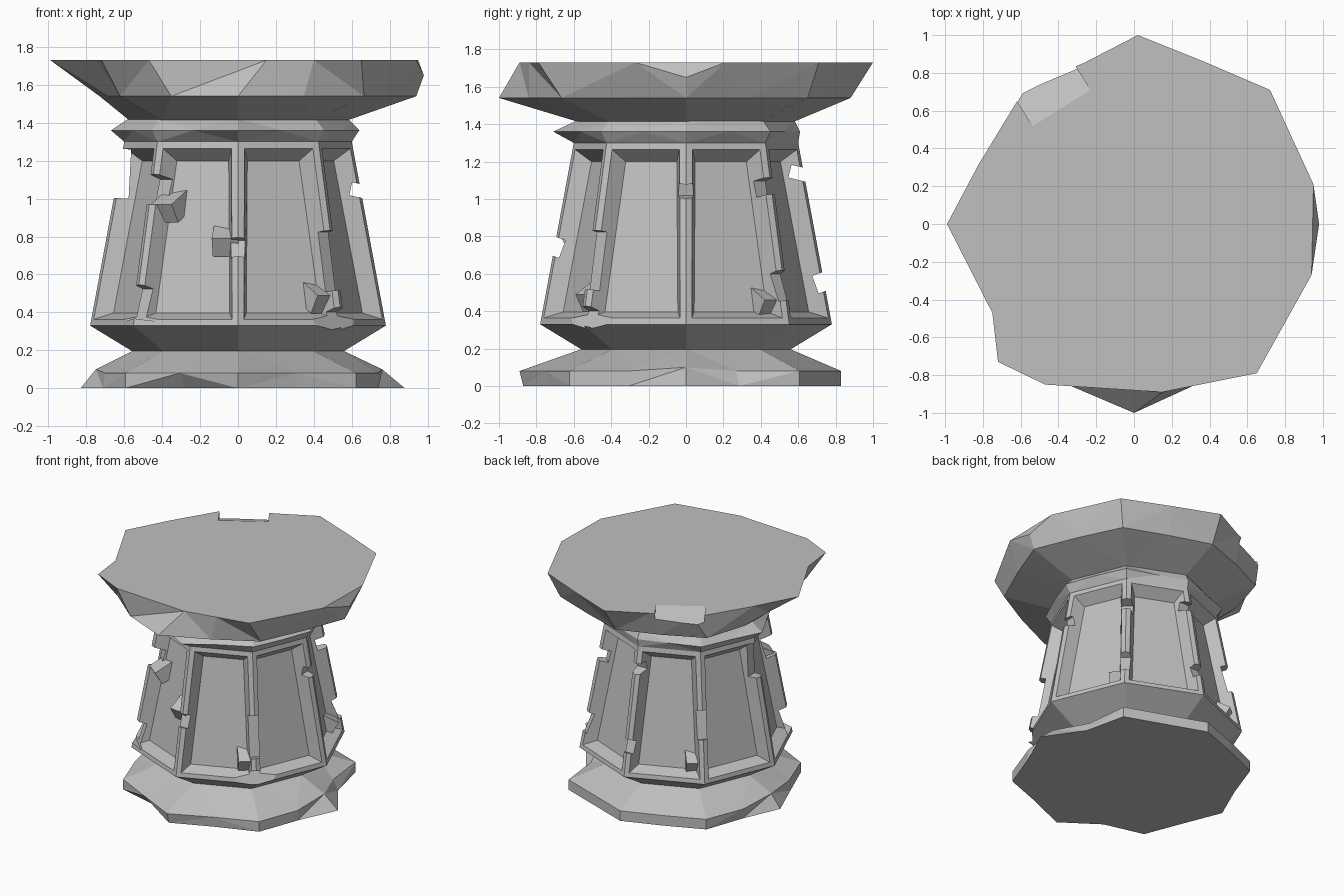
import bpy, bmesh, math
from mathutils import Matrix, Vector

if "Cube" in bpy.data.objects:
    bpy.data.objects.remove(bpy.data.objects["Cube"], do_unlink=True)

stone = bpy.data.materials.new("grey stone")
stone.use_nodes = True
GREY = (0.53, 0.53, 0.53, 1)
stone.diffuse_color = GREY
stone.node_tree.nodes["Principled BSDF"].inputs["Base Color"].default_value = GREY


def polar(radii, z):
    step = math.tau / len(radii)
    return [Vector((r * math.cos(i * step), r * math.sin(i * step), z)) for i, r in enumerate(radii)]


def octagon(r, z, doubled=False):
    mid = r * math.cos(math.pi / 8)
    return polar([r, mid] * 8 if doubled else [r] * 8, z)


def loft(rings):
    """Closed solid through a stack of equal-sized rings."""
    bm = bmesh.new()
    loops = [[bm.verts.new(p) for p in ring] for ring in rings]
    n = len(loops[0])
    for low, high in zip(loops, loops[1:]):
        for i in range(n):
            j = (i + 1) % n
            bm.faces.new((low[i], low[j], high[j], high[i]))
    bm.faces.new(loops[0][::-1])
    top = loops[-1]
    bm.faces.new(top[1:])
    bm.faces.new((top[-1], top[0], top[1]))
    bm.normal_update()
    return bm


def facet(bm):
    bmesh.ops.triangulate(bm, faces=[f for f in bm.faces if len(f.verts) == 4])


def finish(bm, name):
    mesh = bpy.data.meshes.new(name)
    bm.to_mesh(mesh)
    bm.free()
    mesh.materials.append(stone)
    obj = bpy.data.objects.new(name, mesh)
    bpy.context.collection.objects.link(obj)
    return obj


def block(bm, deg, radius, z, size, tilt):
    """Tilted block placed on the ring at an angle around the column."""
    m = (Matrix.Rotation(math.radians(deg), 4, "Z") @ Matrix.Translation((radius, 0, z))
         @ Matrix.Rotation(math.radians(tilt), 4, "Y") @ Matrix.Diagonal((*size, 1)))
    bmesh.ops.create_cube(bm, size=1, matrix=m)


def chip(obj, chips):
    """Break pieces off: angle, height, remaining radius, chip height, tilt."""
    bm = bmesh.new()
    for deg, z, inner, height, tilt in chips:
        block(bm, deg, inner + 0.2, z, (0.4, 0.36, height), tilt)
    cutter = finish(bm, "chip_cutter")
    cutter.hide_render = True
    mod = obj.modifiers.new("chips", "BOOLEAN")
    mod.operation = "DIFFERENCE"
    mod.solver = "EXACT"
    mod.use_self = True
    mod.object = cutter
    graph = bpy.context.evaluated_depsgraph_get()
    obj.data = bpy.data.meshes.new_from_object(obj.evaluated_get(graph))
    obj.modifiers.clear()
    bpy.data.objects.remove(cutter, do_unlink=True)


# Base slab with worn rim
foot = [.88, .74, .86, .78, .83, .78, .84, .76, .83, .77, .84, .73, .87, .8, .88, .8]
rim = [.76, .7, .86, .78, .83, .78, .84, .77, .75, .76, .84, .8, .89, .81, .88, .8]
upper = polar(rim, 0.08)
upper[0].z = upper[8].z = 0.1
bm = loft([polar(foot, 0), upper, octagon(.55, .2, True)])
facet(bm)
finish(bm, "base")

# Tapered shaft with a sunken panel on each side
bm = loft([octagon(.55, .19), octagon(.78, .33), octagon(.6, 1.3), octagon(.56, 1.32)])
sides = [f for f in bm.faces if f.calc_area() > 0.3 and abs(f.normal.z) < 0.5]
bmesh.ops.inset_individual(bm, faces=sides, thickness=0.05, depth=0)
bmesh.ops.inset_individual(bm, faces=sides, thickness=0.07, depth=-0.085)
shaft = finish(bm, "shaft")
chip(shaft, [
    (0, 1.01, .59, .07, 12), (45, 1.1, .56, .09, -14), (45, .6, .69, .16, -22),
    (90, 1.1, .55, .07, 14), (90, .61, .68, .1, -20), (135, .8, .65, .22, -14),
    (180, 1.14, .57, .26, -3), (225, 1.08, .55, .16, -16), (225, .5, .69, .18, -18),
    (270, .8, .65, .1, -20), (315, .7, .66, .32, -10), (315, .43, .7, .1, -22),
])

# Rubble wedged into the panel corners
bm = bmesh.new()
for deg, radius, z in ((311, .63, .48), (41, .63, .45), (264, .57, .78), (231, .55, .96), (131, .62, .46)):
    block(bm, deg, radius, z, (.15, .14, .11), 30)
finish(bm, "rubble")

# Collar under the cap
collar = polar([.64, .6, .64, .57, .61, .58, .64, .6, .67, .6, .64, .62, .71, .61, .64, .6], 1.36)
bm = loft([octagon(.6, 1.3, True), collar, octagon(.58, 1.42, True)])
facet(bm)
finish(bm, "collar")

# Broken cap slab
lip = polar([.94, .87, .92, .84, .88, .83, .88, .78, .73, .74, .88, .92, 1, .91, .94, .88], 1.54)
outline = [(.98, 0), (.95, .21), (.72, .71), (.37, .86), (.02, 1), (-.27, .85), (-.57, .73),
           (-.82, .32), (-.99, 0), (-.75, -.47), (-.72, -.73), (-.47, -.85), (.15, -.89),
           (.4, -.84), (.65, -.79), (.94, -.27)]
crown = [Vector((x, y, 1.73)) for x, y in outline]
crown[0].z = 1.65
bm = loft([octagon(.57, 1.41, True), lip, crown])
facet(bm)
cap = finish(bm, "cap")
chip(cap, [(122, 1.765, .72, .2, 20)])
